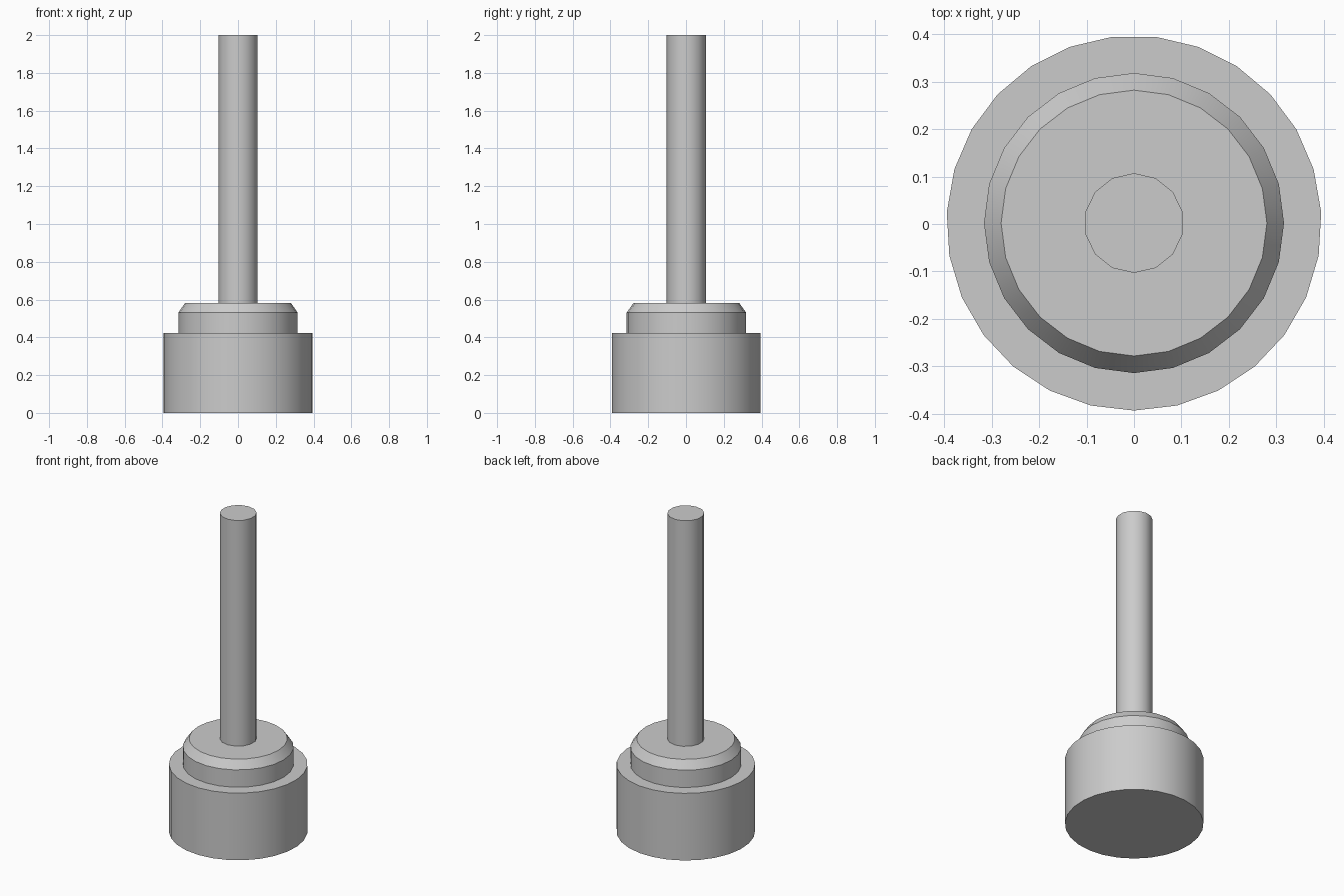
import bpy
import bmesh
from math import cos, sin, pi, radians

cube = bpy.data.objects.get("Cube")
if cube:
    bpy.data.objects.remove(cube, do_unlink=True)

grey = bpy.data.materials.new("light grey")
grey.use_nodes = True
grey.diffuse_color = (0.6, 0.6, 0.6, 1)
grey.node_tree.nodes["Principled BSDF"].inputs["Base Color"].default_value = (0.6, 0.6, 0.6, 1)

CENTRE_Y = 0.002


def turned_part(name, sides, profile):
    """Capped solid of revolution from (radius, height) pairs, with a corner facing -y."""
    bm = bmesh.new()
    rings = []
    for r, z in profile:
        angles = [2 * pi * i / sides - pi / 2 for i in range(sides)]
        rings.append([bm.verts.new((r * cos(a), CENTRE_Y + r * sin(a), z)) for a in angles])
    for low, high in zip(rings, rings[1:]):
        for i in range(sides):
            j = (i + 1) % sides
            bm.faces.new((low[i], low[j], high[j], high[i]))
    bm.faces.new(rings[0][::-1])
    bm.faces.new(rings[-1])
    mesh = bpy.data.meshes.new(name)
    bm.to_mesh(mesh)
    bm.free()
    mesh.materials.append(grey)
    obj = bpy.data.objects.new(name, mesh)
    bpy.context.collection.objects.link(obj)
    bpy.ops.object.select_all(action="DESELECT")
    obj.select_set(True)
    bpy.context.view_layer.objects.active = obj
    bpy.ops.object.shade_smooth_by_angle(angle=radians(30))
    return obj


# Wide drum at the bottom
turned_part("base", 27, [(0.395, 0), (0.395, 0.422)])
# Chamfered collar, seated slightly into the base
turned_part("collar", 24, [(0.316, 0.41), (0.316, 0.531), (0.28, 0.582)])
# Slender shaft, seated slightly into the collar
turned_part("shaft", 14, [(0.105, 0.57), (0.105, 2)])
